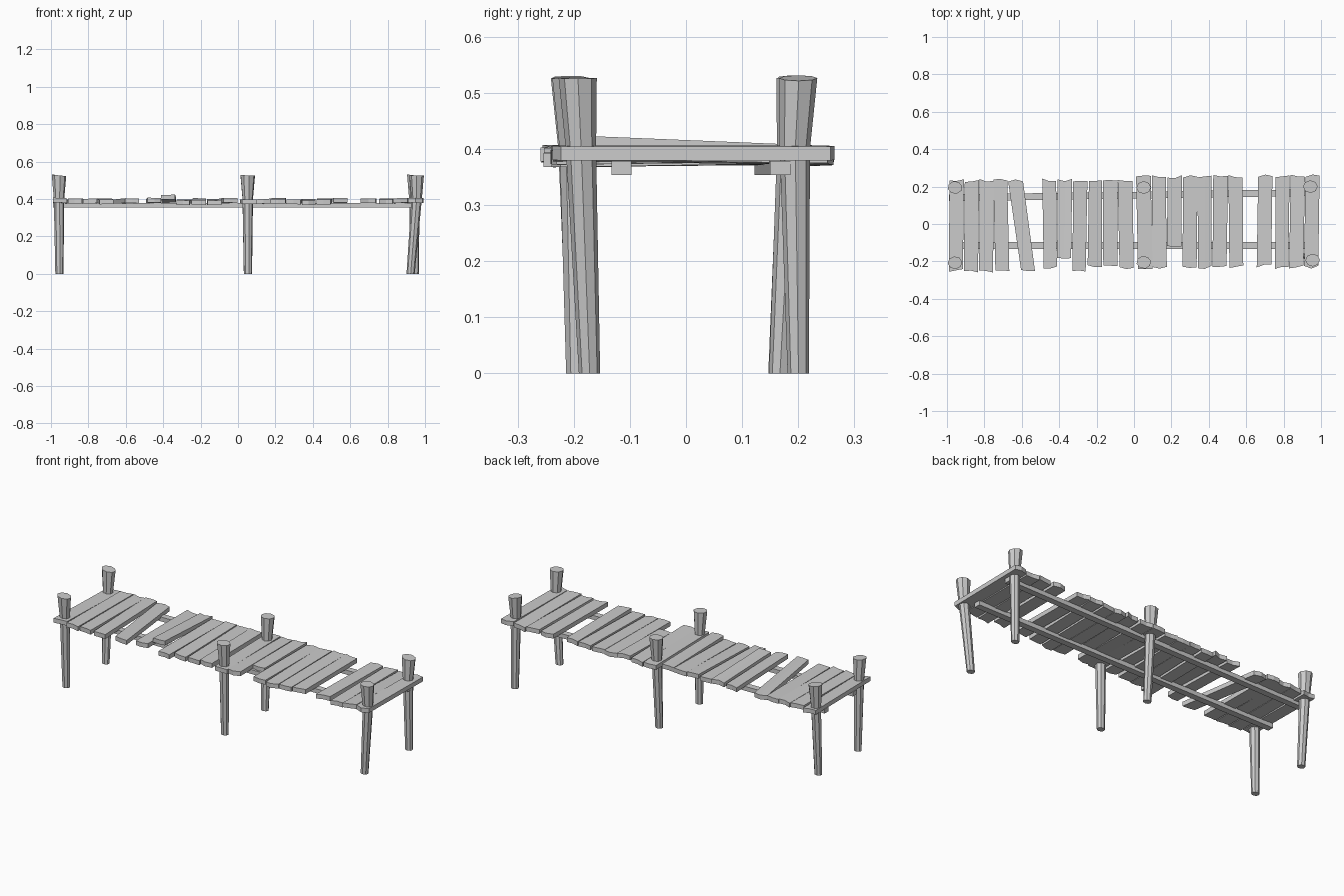
import bpy
import bmesh
import math
import random
from mathutils import Vector

random.seed(7)
cube = bpy.data.objects.get("Cube")
if cube:
    bpy.data.objects.remove(cube, do_unlink=True)

wood = bpy.data.materials.new("weathered grey wood")
wood.use_nodes = True
GREY = (0.6, 0.6, 0.6, 1)
wood.diffuse_color = GREY
wood.node_tree.nodes["Principled BSDF"].inputs["Base Color"].default_value = GREY


def finish(name, bm):
    """Turn a bmesh into a flat shaded wooden object."""
    bmesh.ops.recalc_face_normals(bm, faces=bm.faces)
    mesh = bpy.data.meshes.new(name)
    bm.to_mesh(mesh)
    bm.free()
    mesh.materials.append(wood)
    obj = bpy.data.objects.new(name, mesh)
    bpy.context.collection.objects.link(obj)
    return obj


def loft(name, rings):
    """Skin a stack of equal rings and cap both ends."""
    bm = bmesh.new()
    loops = [[bm.verts.new(p) for p in ring] for ring in rings]
    count = len(loops[0])
    for low, high in zip(loops, loops[1:]):
        for i in range(count):
            j = (i + 1) % count
            bm.faces.new((low[i], low[j], high[j], high[i]))
    bm.faces.new(loops[0])
    bm.faces.new(loops[-1])
    return finish(name, bm)


def jitter(amount):
    return random.uniform(-amount, amount)


def post(name, top, foot, sides=8):
    """Leaning post: thin foot, slim shaft and flared, slanted head."""
    neck = (top[0], top[1] * 0.97)
    spin = random.uniform(0, math.pi / sides)
    tilt = jitter(0.006)
    rings = []
    for centre, z, rx, ry in ((foot, 0, 0.022, 0.019),
                              (neck, 0.4, 0.028, 0.027),
                              (top, 0.526, 0.039, 0.034)):
        ring = []
        for i in range(sides):
            a = spin + math.tau * i / sides
            lift = tilt * math.cos(a) if z > 0.5 else 0
            ring.append((centre[0] + rx * math.cos(a),
                         centre[1] + ry * math.sin(a), z + lift))
        rings.append(ring)
    return loft(name, rings)


def plank(name, x, front, back, skew, z_front, z_back, width=0.075, thick=0.025):
    """Board along y with uneven ends; skew shifts its front end sideways."""
    start = [front + jitter(0.01) for _ in range(3)]
    end = [back + jitter(0.008) for _ in range(3)]
    roll = jitter(0.004)
    rings = []
    for k in range(3):
        side = (k - 1) / 2
        ring = []
        for y, z, shift in ((start[k], z_front, skew), (end[k], z_back, -skew)):
            px = x + side * (width + jitter(0.006)) + shift
            ring.append(Vector((px, y, z + side * roll)))
        a, b = ring
        drop = Vector((0, 0, -thick))
        rings.append((a, b, b + drop, a + drop))
    return loft(name, rings)


def beam(name, start, end, width=0.036, low=0.353, high=0.378):
    """Straight bearer running along the length of the deck."""
    h = width / 2
    rings = [[(x, y - h, low), (x, y + h, low), (x, y + h, high), (x, y - h, high)]
             for x, y in (start, end)]
    return loft(name, rings)


# Posts: head position and foot position
post("post_front_right", (-0.957, -0.207), (-0.955, -0.192))
post("post_back_right", (-0.957, 0.195), (-0.955, 0.165))
post("post_front_middle", (0.052, -0.205), (0.053, -0.195))
post("post_back_middle", (0.052, 0.195), (0.053, 0.167))
post("post_front_left", (0.955, -0.193), (0.923, -0.172))
post("post_back_left", (0.943, 0.2), (0.945, 0.2))

# Bearers under the deck
beam("beam_front", (-0.99, -0.115), (0.93, -0.115))
beam("beam_back", (-0.99, 0.14), (0.97, 0.168))

# Deck boards: centre x and front edge y
boards = [(-0.95, -0.25), (-0.87, -0.25), (-0.79, -0.255), (-0.71, -0.25),
          (-0.6, -0.245), (-0.45, -0.235), (-0.37, -0.185), (-0.29, -0.245),
          (-0.207, -0.23), (-0.127, -0.23), (-0.045, -0.235), (0.055, -0.235),
          (0.133, -0.235), (0.217, -0.12), (0.3, -0.23), (0.378, -0.23),
          (0.46, -0.23), (0.543, -0.23), (0.7, -0.225), (0.793, -0.23),
          (0.872, -0.23), (0.952, -0.23)]
for n, (x, front) in enumerate(boards):
    back = 0.242 + 0.007 * x + (0.01 if x > 0 else -0.004)
    skew = jitter(0.005)
    z_front, z_back = 0.4 + jitter(0.008), 0.4 + jitter(0.005)
    if n == 4:                      # loose board lying askew
        skew = 0.033
    if front > -0.2:                # short board, one is lifted at the front
        z_front = 0.422 if x < 0 else 0.4
    if n == len(boards) - 1:        # level end board
        z_front = z_back = 0.405
    plank(f"deck_board_{n + 1}", x, front, back, skew, z_front, z_back)
